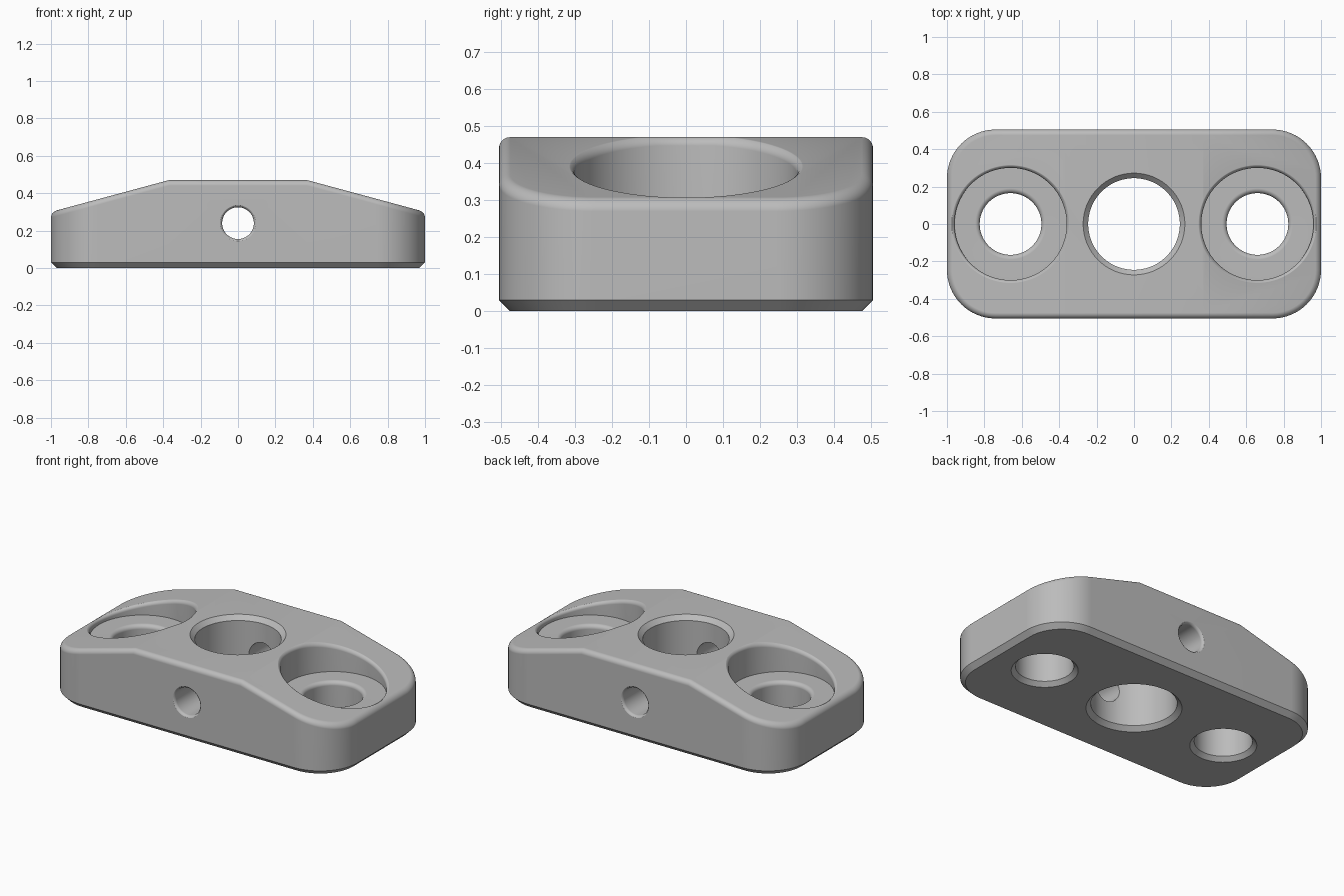
import bpy, bmesh, math
from mathutils import Matrix

old = bpy.data.objects.get("Cube")
if old:
    bpy.data.objects.remove(old)

HALF_Y, RIDGE, TOP, END = 0.505, 0.37, 0.47, 0.30
CORNER, EDGE, RIM = 0.26, 0.03, 0.025
STEPS = 6


def roof(x):
    """Height of the flat ridge and its two sloping ends."""
    return min(TOP, TOP - (TOP - END) * (abs(x) - RIDGE) / (1 - RIDGE))


def quarter():
    return [math.pi / 2 * i / STEPS for i in range(STEPS + 1)]


def bridge(bm, rings):
    n = len(rings[0])
    for a, b in zip(rings, rings[1:]):
        for i in range(n):
            j = (i + 1) % n
            bm.faces.new((a[i], a[j], b[j], b[i]))


def finish(bm, name):
    bmesh.ops.recalc_face_normals(bm, faces=bm.faces)
    mesh = bpy.data.meshes.new(name)
    bm.to_mesh(mesh)
    bm.free()
    obj = bpy.data.objects.new(name, mesh)
    bpy.context.collection.objects.link(obj)
    return obj


def outline(inset):
    """Rounded rectangle with extra points where the ridge meets the sides."""
    pts, r = [], CORNER - inset
    for k, (sx, sy) in enumerate(((1, 1), (-1, 1), (-1, -1), (1, -1))):
        for i in range(17):
            a = math.pi / 2 * (k + i / 16)
            pts.append((sx * (1 - CORNER) + r * math.cos(a),
                        sy * (HALF_Y - CORNER) + r * math.sin(a)))
        if k % 2 == 0:
            pts += [(sx * RIDGE, sy * (HALF_Y - inset)),
                    (-sx * RIDGE, sy * (HALF_Y - inset))]
    return pts


def make_body():
    bm = bmesh.new()
    rings = [[bm.verts.new((x, y, z)) for x, y in outline(d)]
             for d, z in ((EDGE, 0), (0, EDGE))]
    for t in quarter():
        rings.append([bm.verts.new((x, y, roof(x) - EDGE + EDGE * math.sin(t)))
                      for x, y in outline(EDGE * (1 - math.cos(t)))])
    bridge(bm, rings)
    bm.faces.new(rings[0])
    # Top: two sloping ends and the flat between them
    top, e = rings[-1], 1e-4
    bm.faces.new([v for v in top if abs(v.co.x) < RIDGE + e])
    bm.faces.new([v for v in top if v.co.x < -RIDGE + e])
    right = [v for v in top if v.co.x > RIDGE - e]
    right.sort(key=lambda v: math.atan2(v.co.y, v.co.x - RIDGE - 0.1))
    bm.faces.new(right)
    return finish(bm, "mounting_block")


def lathe(name, profile, cx=0.0, turn=None, sides=80):
    """Round cutter; profile rows are radius, height, follows the roof."""
    bm = bmesh.new()
    rings = []
    for r, h, follow in profile:
        ring = []
        for i in range(sides):
            a = math.tau * (i + 0.5) / sides
            x, y = cx + r * math.cos(a), r * math.sin(a)
            ring.append(bm.verts.new((x, y, h + (roof(x) if follow else 0))))
        rings.append(ring)
    bridge(bm, rings)
    bm.faces.new(rings[0])
    bm.faces.new(rings[-1])
    if turn:
        bmesh.ops.transform(bm, matrix=turn, verts=bm.verts)
    return finish(bm, name)


def flare(r, size, h, follow):
    """Rounded lip that opens upward to height h."""
    return [(r + size * (1 - math.cos(t)), h - size + size * math.sin(t), follow)
            for t in quarter()]


body = make_body()
cutters = []

# Central bore, chamfered at both ends
c, r, out = 0.027, 0.245, 0.05
cutters.append(lathe("central_bore", [
    (r + c + out, -out, False), (r, c, False),
    (r, TOP - c, False), (r + c + out, TOP + out, False)]))

# Bolt holes with counterbores whose rims follow the slopes
c, r, floor, wide = 0.025, 0.165, 0.275, 0.30
for side, cx in (("left", 0.66), ("right", -0.66)):
    profile = [(r + c + out, -out, False), (r, c, False)]
    profile += flare(r, RIM, floor, False)
    profile.append((wide, floor, False))
    profile += flare(wide, RIM, 0.002, True)
    profile.append((wide + RIM, 0.2, True))
    cutters.append(lathe(side + "_bolt_hole", profile, cx))

# Cross hole from front to back, with rounded mouths
lip = flare(0.085, 0.02, HALF_Y + 0.002, False)
lip.append((lip[-1][0], HALF_Y + 0.1, False))
profile = [(r, -h, f) for r, h, f in reversed(lip)] + lip
turn = Matrix.Translation((0, 0, 0.24)) @ Matrix.Rotation(math.pi / 2, 4, 'X')
cutters.append(lathe("cross_hole", profile, 0, turn, 48))

bpy.ops.object.select_all(action='DESELECT')
body.select_set(True)
bpy.context.view_layer.objects.active = body
for cutter in cutters:
    mod = body.modifiers.new(cutter.name, 'BOOLEAN')
    mod.operation, mod.solver, mod.object = 'DIFFERENCE', 'EXACT', cutter
    bpy.ops.object.modifier_apply(modifier=mod.name)
    bpy.data.objects.remove(cutter)

# Plain grey finish
grey = bpy.data.materials.new("plain_grey")
grey.use_nodes = True
colour = (0.5, 0.5, 0.5, 1)
grey.diffuse_color = colour
grey.node_tree.nodes["Principled BSDF"].inputs["Base Color"].default_value = colour
body.data.materials.clear()
body.data.materials.append(grey)
for poly in body.data.polygons:
    poly.material_index = 0

bpy.ops.object.shade_smooth_by_angle(angle=math.radians(30))
weighted = body.modifiers.new("even_shading", 'WEIGHTED_NORMAL')
weighted.keep_sharp = True
